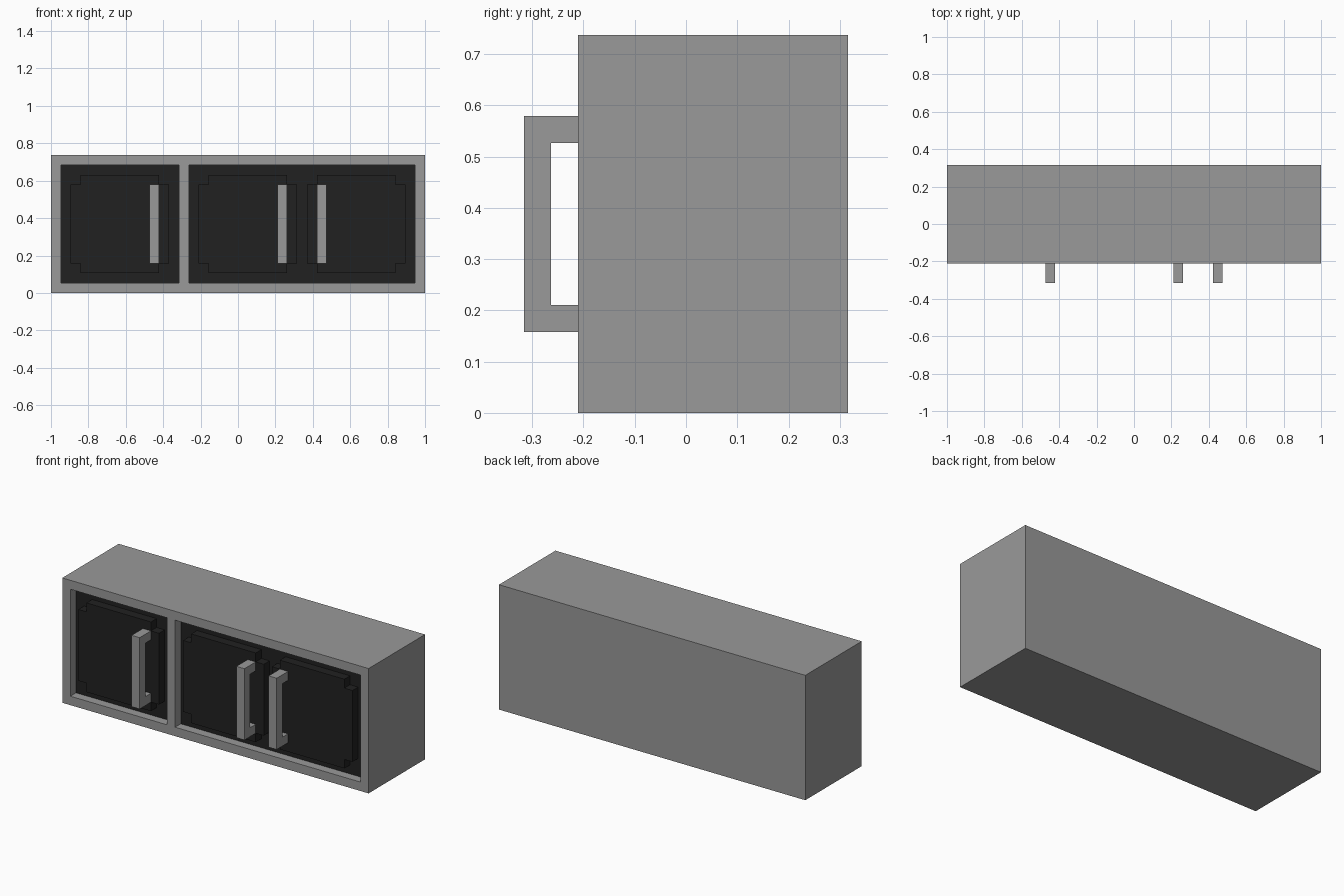
import bpy
import bmesh
from mathutils import Vector

if "Cube" in bpy.data.objects:
    bpy.data.objects.remove(bpy.data.objects["Cube"])

U = 1 / 19  # the whole model sits on a 1/19 unit grid


def material(name, value):
    m = bpy.data.materials.new(name)
    m.diffuse_color = (value, value, value, 1)
    m.use_nodes = True
    m.node_tree.nodes["Principled BSDF"].inputs["Base Color"].default_value = m.diffuse_color
    return m


grey = material("mid_grey", 0.32)
dark = material("near_black", 0.0155)


def finish(name, bm, mats):
    bmesh.ops.recalc_face_normals(bm, faces=bm.faces)
    me = bpy.data.meshes.new(name)
    bm.to_mesh(me)
    bm.free()
    ob = bpy.data.objects.new(name, me)
    bpy.context.collection.objects.link(ob)
    for m in mats:
        me.materials.append(m)
    return ob


def prism(name, points, direction, mats):
    """Extrude a flat outline (grid units) along a direction (grid units)."""
    bm = bmesh.new()
    face = bm.faces.new([bm.verts.new(Vector(p) * U) for p in points])
    out = bmesh.ops.extrude_face_region(bm, geom=[face], use_keep_orig=True)
    moved = [g for g in out["geom"] if isinstance(g, bmesh.types.BMVert)]
    bmesh.ops.translate(bm, verts=moved, vec=Vector(direction) * U)
    return finish(name, bm, mats)


def box(name, x0, x1, y0, y1, z0, z1, mats):
    pts = [(x0, y0, z0), (x1, y0, z0), (x1, y0, z1), (x0, y0, z1)]
    return prism(name, pts, (0, y1 - y0, 0), mats)


# Cabinet body with two shallow front recesses
body = box("cabinet_body", -19, 19, -4, 6, 0, 14, [grey, dark])
for x0, x1 in ((-18, -6), (-5, 18)):
    cutter = box("recess_cutter", x0, x1, -5, -3, 1, 13, [])
    cutter.hide_render = True
    mod = body.modifiers.new("recess", 'BOOLEAN')
    mod.operation = 'DIFFERENCE'
    mod.solver = 'EXACT'
    mod.object = cutter
    bpy.context.view_layer.objects.active = body
    bpy.ops.object.modifier_apply(modifier=mod.name)
    bpy.data.objects.remove(cutter)

# Dark recess backs: front-facing faces lying behind the frame
for p in body.data.polygons:
    p.material_index = int(p.normal.y < -0.9 and p.center.y > -3.5 * U)

# Doors (raised panels with notched corners) and their C-shaped handles
for label, x, hx in (("left", -17, -9), ("middle", -4, 4), ("right", 7, 8)):
    a, b, c, d = x, x + 1, x + 9, x + 10
    outline = [(b, 2), (c, 2), (c, 3), (d, 3), (d, 11), (c, 11),
               (c, 12), (b, 12), (b, 11), (a, 11), (a, 3), (b, 3)]
    prism(label + "_door", [(px, -4, pz) for px, pz in outline], (0, 1, 0), [dark])
    side = [(-4, 3), (-6, 3), (-6, 11), (-4, 11), (-4, 10), (-5, 10), (-5, 4), (-4, 4)]
    prism(label + "_handle", [(hx, py, pz) for py, pz in side], (1, 0, 0), [grey])
